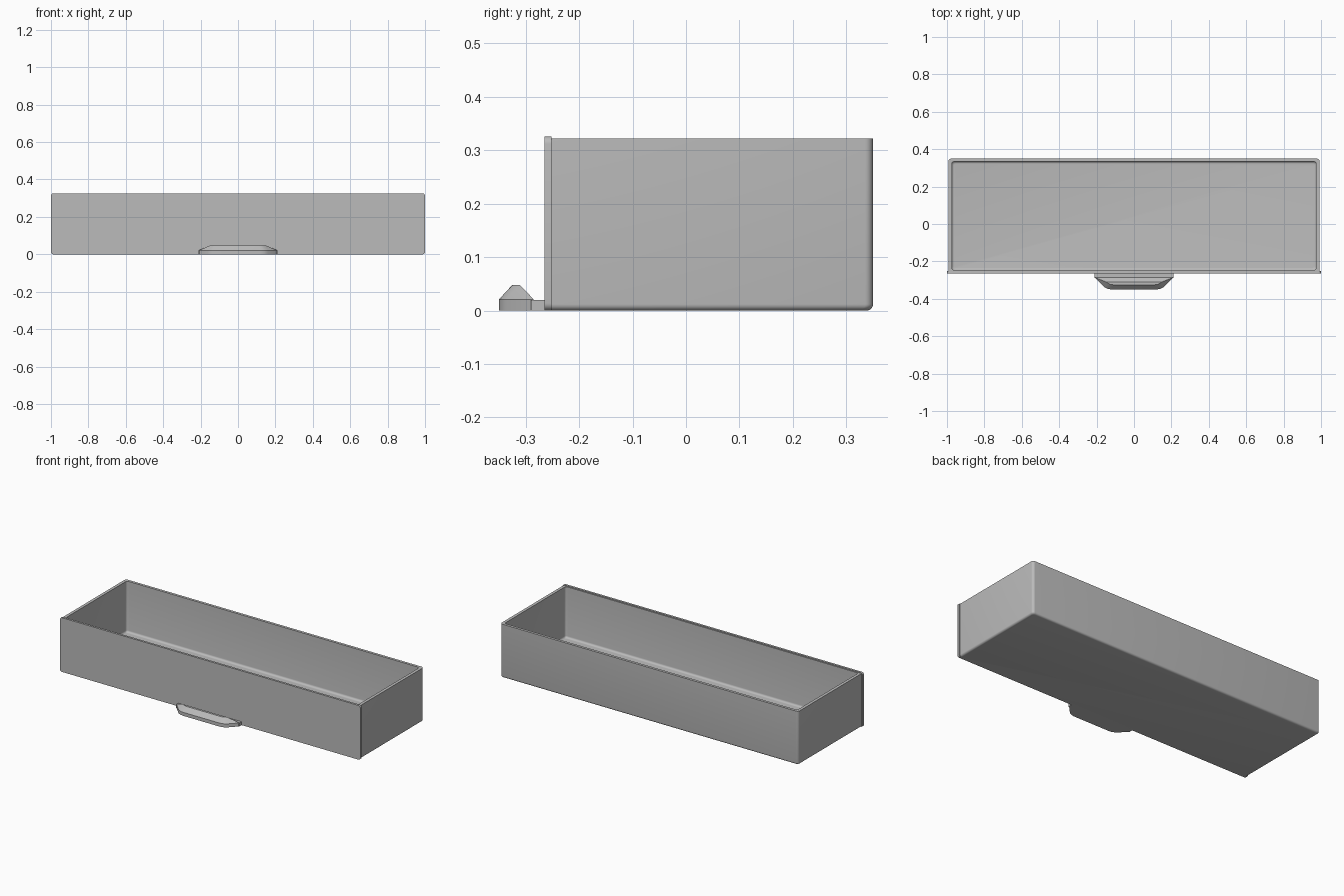
import bpy
import bmesh
import math

cube = bpy.data.objects.get("Cube")
if cube:
    bpy.data.objects.remove(cube, do_unlink=True)

grey = bpy.data.materials.new("plain grey")
grey.use_nodes = True
colour = (0.5, 0.5, 0.5, 1)
grey.diffuse_color = colour
grey.node_tree.nodes["Principled BSDF"].inputs["Base Color"].default_value = colour


def rounded_outline(hx, y0, y1, r_front, r_back, steps=6):
    """Counter-clockwise rectangle with rounded corners."""
    points = []
    corners = [(1, y0, r_front, -90), (1, y1, r_back, 0),
               (-1, y1, r_back, 90), (-1, y0, r_front, 180)]
    for side, y, r, start in corners:
        cx = side * (hx - r)
        cy = y + r if y == y0 else y - r
        for i in range(steps + 1):
            a = math.radians(start + 90 * i / steps)
            points.append((cx + r * math.cos(a), cy + r * math.sin(a)))
    return points


def loft(name, rings, smooth=True):
    """Skin a stack of (outline, height) rings and cap both ends."""
    bm = bmesh.new()
    loops = [[bm.verts.new((x, y, z)) for x, y in pts] for pts, z in rings]
    for a, b in zip(loops, loops[1:]):
        n = len(a)
        for i in range(n):
            j = (i + 1) % n
            bm.faces.new((a[i], a[j], b[j], b[i]))
    bm.faces.new(loops[0][::-1])
    bm.faces.new(loops[-1])
    bmesh.ops.recalc_face_normals(bm, faces=bm.faces)
    mesh = bpy.data.meshes.new(name)
    bm.to_mesh(mesh)
    bm.free()
    mesh.materials.append(grey)
    obj = bpy.data.objects.new(name, mesh)
    bpy.context.collection.objects.link(obj)
    if smooth:
        bpy.ops.object.select_all(action="DESELECT")
        obj.select_set(True)
        bpy.context.view_layer.objects.active = obj
        bpy.ops.object.shade_smooth_by_angle(angle=math.radians(30))
    return obj


# Open tray: rounded outer bottom, up the walls, over the rim, down to the floor
FILLET = 0.012
STEPS = 5
angles = [math.pi / 2 * i / STEPS for i in range(STEPS + 1)]
rings = []
for a in angles:
    inset = FILLET * (1 - math.sin(a))
    rings.append((rounded_outline(0.992 - inset, -0.258, 0.35 - inset, 0.001, 0.015),
                  FILLET * (1 - math.cos(a))))
rings.append((rounded_outline(0.992, -0.258, 0.35, 0.001, 0.015), 0.322))
rings.append((rounded_outline(0.974, -0.247, 0.334, 0.013, 0.013), 0.322))
for a in reversed(angles):
    inset = FILLET * (1 - math.sin(a))
    rings.append((rounded_outline(0.974 - inset, -0.247 + inset, 0.334 - inset,
                                  0.013, 0.013),
                  0.015 + FILLET * (1 - math.cos(a))))
loft("tray", rings)

# Front panel: upright plate with rounded corners
panel_outline = rounded_outline(1.0, 0, 0.326, 0.014, 0.014)
panel = loft("front_panel", [(panel_outline, 0.252), (panel_outline, 0.265)])
panel.rotation_euler.x = math.pi / 2


def mirrored(half):
    """Close a right-hand half outline across x = 0."""
    return half + [(-x, y) for x, y in reversed(half)]


# Handle: flat tab joined to a pull with a raised, sloping lip
tab = mirrored([(0.21, -0.29), (0.21, -0.26)])
loft("handle_tab", [(tab, 0), (tab, 0.02)], smooth=False)

lip_base = mirrored([(0.12, -0.35), (0.14, -0.347), (0.16, -0.337), (0.21, -0.285)])
lip_top = mirrored([(0.11, -0.325), (0.121, -0.324), (0.132, -0.321), (0.147, -0.311)])
loft("handle_lip", [(lip_base, 0), (lip_base, 0.021), (lip_top, 0.048)])
